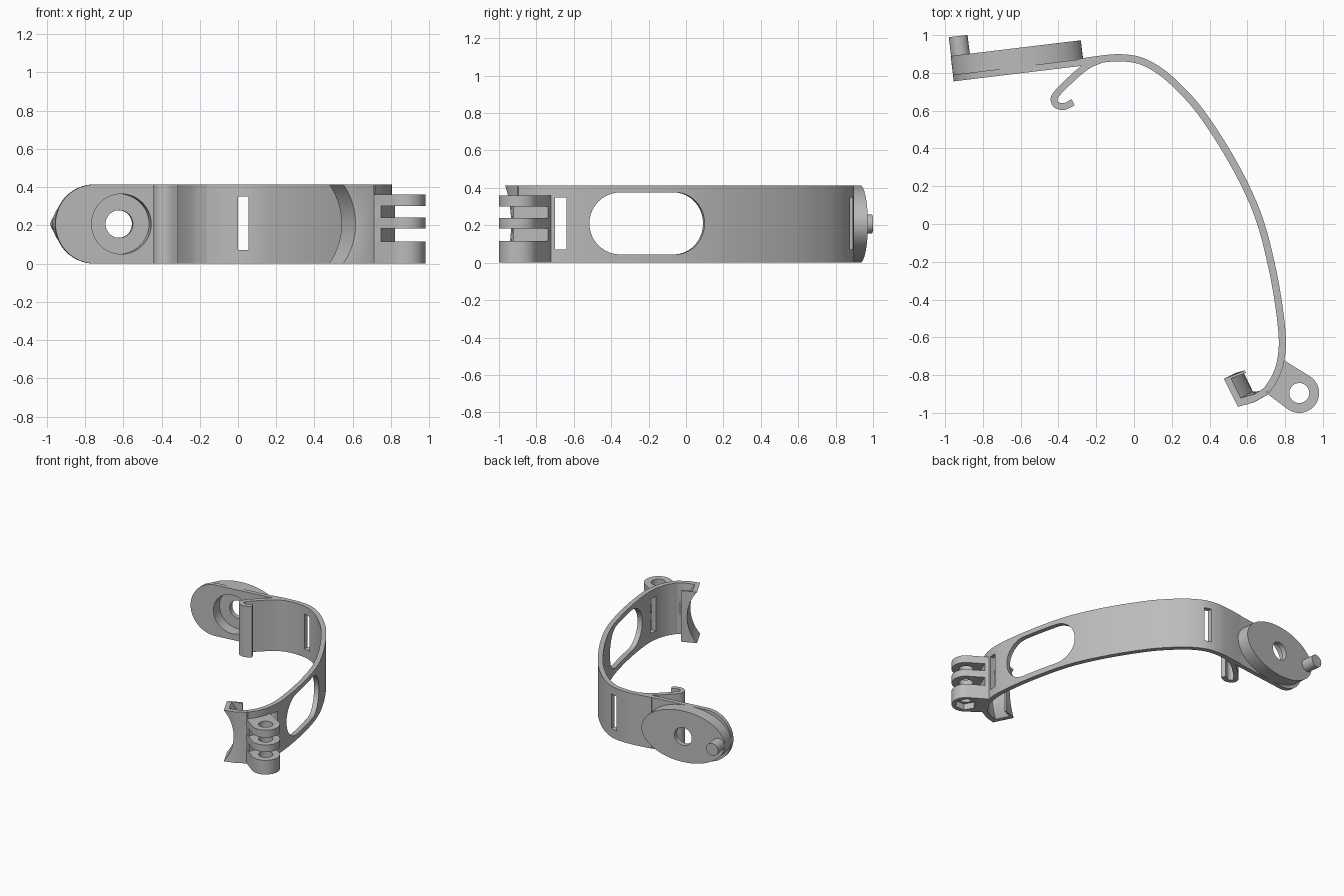
import bpy, bmesh, math
from mathutils import Matrix, Vector

if "Cube" in bpy.data.objects:
    bpy.data.objects.remove(bpy.data.objects["Cube"])

H = 0.414          # strap height
MID = H / 2
grey = bpy.data.materials.new("plain grey")
grey.diffuse_color = (0.5, 0.5, 0.5, 1)
grey.use_nodes = True
grey.node_tree.nodes["Principled BSDF"].inputs["Base Color"].default_value = grey.diffuse_color


def finish(name, bm, matrix=None):
    if matrix:
        bm.transform(matrix)
    bmesh.ops.recalc_face_normals(bm, faces=bm.faces)
    me = bpy.data.meshes.new(name)
    bm.to_mesh(me)
    bm.free()
    me.materials.append(grey)
    ob = bpy.data.objects.new(name, me)
    bpy.context.collection.objects.link(ob)
    return ob


def loft(name, rings, matrix=None):
    """Skin between closed rings of equal length and cap both ends."""
    bm = bmesh.new()
    vs = [[bm.verts.new(p) for p in r] for r in rings]
    n = len(vs[0])
    for a, b in zip(vs, vs[1:]):
        for i in range(n):
            j = (i + 1) % n
            bm.faces.new((a[i], a[j], b[j], b[i]))
    bm.faces.new(vs[0][::-1])
    bm.faces.new(vs[-1])
    return finish(name, bm, matrix)


def prism(name, pts, z0, z1, matrix=None):
    return loft(name, [[(x, y, z) for x, y in pts] for z in (z0, z1)], matrix)


def arc(cx, cy, rx, a0, a1, n, ry=None):
    ry = ry or rx
    return [(cx + rx * math.cos(math.radians(a0 + (a1 - a0) * i / n)),
             cy + ry * math.sin(math.radians(a0 + (a1 - a0) * i / n))) for i in range(n + 1)]


def circle(cx, cy, rx, n=48, ry=None):
    return arc(cx, cy, rx, 0, 360, n, ry)[:-1]


def cut(ob, *cutters):
    bpy.context.view_layer.objects.active = ob
    for c in cutters:
        m = ob.modifiers.new("cut", 'BOOLEAN')
        m.operation, m.solver, m.object = 'DIFFERENCE', 'EXACT', c
        bpy.ops.object.modifier_apply(modifier=m.name)
        bpy.data.objects.remove(c)


def spline(pts, n=8):
    """Smooth curve passing through the points."""
    p = [Vector(q) for q in pts]
    p = [2 * p[0] - p[1]] + p + [2 * p[-1] - p[-2]]
    out = []
    for a, b, c, d in zip(p, p[1:], p[2:], p[3:]):
        for i in range(n):
            t = i / n
            out.append(0.5 * (2 * b + (c - a) * t + (2 * a - 5 * b + 4 * c - d) * t * t
                              + (3 * b - a - 3 * c + d) * t ** 3))
    return out + [p[-2]]


def strip(name, pts, thick):
    """Upright strip of even thickness following a path."""
    c = spline(pts)
    left, right = [], []
    for i, p in enumerate(c):
        t = (c[min(i + 1, len(c) - 1)] - c[max(i - 1, 0)]).normalized()
        nrm = Vector((-t.y, t.x)) * thick / 2
        left.append(p + nrm)
        right.append(p - nrm)
    return prism(name, [tuple(p) for p in left + right[::-1]], 0, H)


def frame(origin, u):
    """Local x along u, local y up, local z out of the upright plane."""
    u = Vector((u[0], u[1], 0)).normalized()
    v = Vector((0, 0, 1))
    m = Matrix((u, v, u.cross(v))).transposed().to_4x4()
    m.translation = Vector(origin)
    return m


# Main curved strap with its window and two slots
strap = strip("strap", [(-0.30, 0.854), (-0.18, 0.872), (-0.07, 0.88), (0.04, 0.862), (0.15, 0.80),
                        (0.26, 0.70), (0.36, 0.583), (0.49, 0.385), (0.60, 0.18), (0.672, 0.0),
                        (0.724, -0.2), (0.762, -0.4), (0.785, -0.6), (0.777, -0.72),
                        (0.748, -0.81), (0.70, -0.885)], 0.038)
window = prism("window_cutter", arc(0.15, 0, 0.166, -90, 90, 20) + arc(-0.15, 0, 0.166, 90, 270, 20),
               -0.2, 0.2, frame((0.72, -0.21, 0.21), (-0.22, 0.975)))
slots = [prism("slot_cutter", [(x0, y0), (x1, y0), (x1, y1), (x0, y1)], 0.07, 0.35)
         for x0, x1, y0, y1 in ((0.0, 0.055, 0.7, 1.0), (0.6, 0.95, -0.70, -0.64))]
cut(strap, window, *slots)

# Small curled spring hook
strip("curled_hook", [(-0.17, 0.872), (-0.235, 0.845), (-0.29, 0.805), (-0.345, 0.755), (-0.40, 0.70),
                      (-0.423, 0.665), (-0.412, 0.632), (-0.37, 0.622), (-0.322, 0.645)], 0.036)

# Concave rim clip closing the lower end of the strap: (x, y, bow weight)
clip = [(0.55, -0.968, 1), (0.476, -0.82, 1), (0.587, -0.775, 0), (0.592, -0.788, 0),
        (0.514, -0.818, 1), (0.565, -0.921, 1), (0.64, -0.90, 0.5), (0.689, -0.868, 0),
        (0.711, -0.902, 0), (0.63, -0.946, 0.5)]
R = 0.33
rings = []
for k in range(25):
    z = H * k / 24
    bow = math.sqrt(R * R - (z - MID) ** 2) - math.sqrt(R * R - MID ** 2)
    rings.append([(x + 0.89 * bow * w, y + 0.45 * bow * w, z) for x, y, w in clip])
loft("rim_clip", rings)

# Mounting plate: rounded front layer, oval back layer, stepped hole and pin
plate = frame((-0.626, 0.931, MID), (0.9925, 0.12))
front = prism("plate_front", arc(-0.14, 0, MID, 90, 270, 32) + [(0.36, -MID), (0.36, MID)],
              0.1, 0.135, plate)
back = prism("plate_back", circle(0, 0, 0.347, 72, MID), 0, 0.1, plate)
cut(front, prism("bore_cutter", circle(0, 0, 0.157), 0.03, 0.2, plate))
cut(back, prism("bore_cutter", circle(0, 0, 0.157), 0.04, 0.2, plate),
    prism("hole_cutter", circle(0, 0, 0.072), -0.1, 0.2, plate))
prism("plate_pin", circle(-0.295, 0, 0.05, 32), -0.1, 0.01, plate)

# Hinge: base against the strap and three fingers with a bolt hole
cx, cy, r = 0.875, -0.895, 0.105
root = [(0.70, -0.895), (0.775, -0.71)]
prism("hinge_base", root + [(0.822, -0.738), (0.747, -0.923)], 0, 0.36)
for name, z0, z1 in (("lower", 0, 0.115), ("middle", 0.183, 0.24), ("upper", 0.30, 0.36)):
    finger = prism("hinge_finger_" + name, root + arc(cx, cy, r, 56, -124, 28), z0, z1)
    cut(finger, prism("bolt_cutter", circle(cx, cy, 0.053, 32), -0.1, 0.5))
    if name == "lower":      # hexagonal nut pocket
        cut(finger, prism("nut_cutter", circle(cx, cy, 0.08, 6), -0.1, 0.05))

# Smooth curved sides, sharp edges
bpy.ops.object.select_all(action='SELECT')
bpy.context.view_layer.objects.active = strap
bpy.ops.object.shade_smooth_by_angle(angle=math.radians(30))
